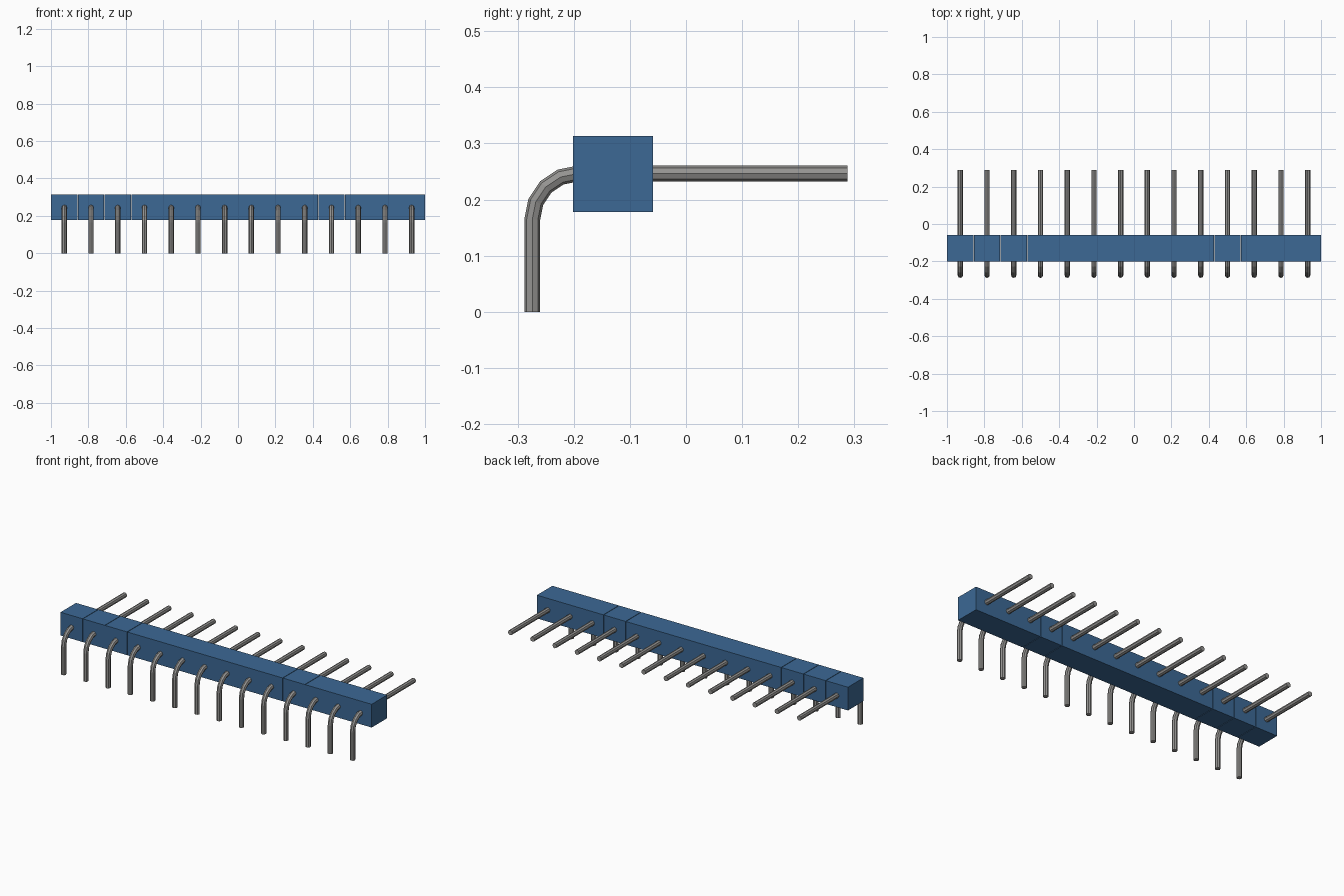
import bpy, bmesh, math
from mathutils import Vector

cube = bpy.data.objects.get("Cube")
if cube:
    bpy.data.objects.remove(cube, do_unlink=True)


def material(name, rgb):
    m = bpy.data.materials.new(name)
    m.use_nodes = True
    m.diffuse_color = (*rgb, 1)
    m.node_tree.nodes["Principled BSDF"].inputs["Base Color"].default_value = (*rgb, 1)
    return m


BLUE = material("blue plastic", (0.045, 0.14, 0.30))
GREY = material("grey metal", (0.30, 0.295, 0.285))


def add_object(name, bm, mat):
    bmesh.ops.recalc_face_normals(bm, faces=bm.faces)
    mesh = bpy.data.meshes.new(name)
    bm.to_mesh(mesh)
    bm.free()
    mesh.materials.append(mat)
    obj = bpy.data.objects.new(name, mesh)
    bpy.context.collection.objects.link(obj)
    return obj


COUNT = 14
PITCH = 2 / COUNT
GAP = 0.003

# Housing: a row of blocks split by hairline seams (seams given in pin positions)
seams = [0, 1, 2, 3, 10, 11, 14]
for i, (a, b) in enumerate(zip(seams, seams[1:])):
    x0 = -1 + a * PITCH + (GAP / 2 if a > 0 else 0)
    x1 = -1 + b * PITCH - (GAP / 2 if b < COUNT else 0)
    bm = bmesh.new()
    bmesh.ops.create_cube(bm, size=1)
    bmesh.ops.scale(bm, vec=(x1 - x0, 0.142, 0.135), verts=bm.verts)
    bmesh.ops.translate(bm, vec=((x0 + x1) / 2, -0.13, 0.2455), verts=bm.verts)
    add_object(f"housing_block_{i + 1}", bm, BLUE)

# Pin: an eight-sided rod swept up the leg, round the bend and out to the back
SIDES, RADIUS = 8, 0.0142
BEND, LEG_Y, ROD_Z = 0.082, -0.274, 0.2465
bm = bmesh.new()
stations = [(LEG_Y, 0.0, 0.0)]
for k in range(5):
    t = math.radians(90) * k / 4
    stations.append((LEG_Y + BEND * (1 - math.cos(t)), ROD_Z - BEND * (1 - math.sin(t)), t))
stations.append((0.288, ROD_Z, math.radians(90)))

rings = []
for y, z, t in stations:
    side = Vector((0, math.cos(t), -math.sin(t)))
    ring = []
    for s in range(SIDES):
        a = 2 * math.pi * s / SIDES
        offset = Vector((1, 0, 0)) * math.cos(a) + side * math.sin(a)
        ring.append(bm.verts.new(Vector((0, y, z)) + offset * RADIUS))
    rings.append(ring)
for r0, r1 in zip(rings, rings[1:]):
    for s in range(SIDES):
        n = (s + 1) % SIDES
        bm.faces.new((r0[s], r0[n], r1[n], r1[s]))
bm.faces.new(rings[0])
bm.faces.new(rings[-1])

# Row of pins sharing one mesh
first = add_object("pin_1", bm, GREY)
first.location.x = -1 + PITCH / 2
for i in range(1, COUNT):
    pin = bpy.data.objects.new(f"pin_{i + 1}", first.data)
    pin.location.x = -1 + (i + 0.5) * PITCH
    bpy.context.collection.objects.link(pin)
